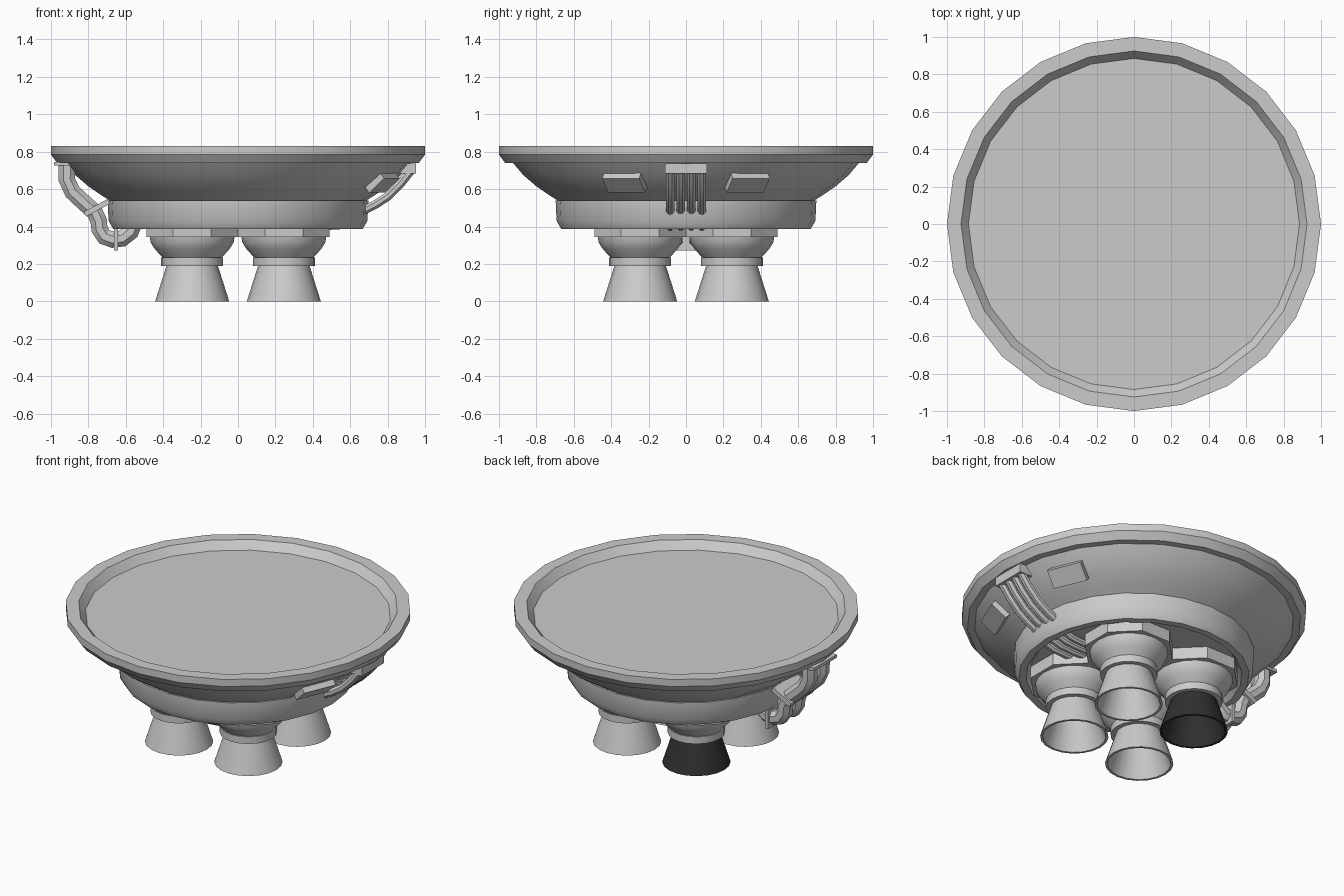
import bpy, bmesh, math
from mathutils import Matrix, Vector

if "Cube" in bpy.data.objects:
    bpy.data.objects.remove(bpy.data.objects["Cube"])


def material(name, v):
    m = bpy.data.materials.new(name)
    m.diffuse_color = (v, v, v, 1)
    m.use_nodes = True
    m.node_tree.nodes["Principled BSDF"].inputs["Base Color"].default_value = m.diffuse_color
    return m


GREY = material("light grey", 0.6)
DARK = material("near black", 0.03)


def finish(name, bm, mat, smooth=True):
    bmesh.ops.recalc_face_normals(bm, faces=bm.faces)
    me = bpy.data.meshes.new(name)
    bm.to_mesh(me)
    bm.free()
    ob = bpy.data.objects.new(name, me)
    bpy.context.collection.objects.link(ob)
    me.materials.append(mat)
    if smooth:
        bpy.ops.object.select_all(action='DESELECT')
        ob.select_set(True)
        bpy.context.view_layer.objects.active = ob
        bpy.ops.object.shade_smooth_by_angle(angle=math.radians(30))
    return ob


def lathe(name, profile, sides, mat, centre=(0, 0), turn=0.0, smooth=True):
    """Revolve (radius, z) points; radius 0 makes a closing pole."""
    bm = bmesh.new()
    rings = []
    for r, z in profile:
        n = sides if r > 0 else 1
        rings.append([bm.verts.new((centre[0] + r * math.cos(turn + math.tau * i / sides),
                                    centre[1] + r * math.sin(turn + math.tau * i / sides), z))
                      for i in range(n)])
    for a, b in zip(rings, rings[1:]):
        for i in range(sides):
            j = (i + 1) % sides
            vs = [a[i % len(a)], a[j % len(a)], b[j % len(b)], b[i % len(b)]]
            bm.faces.new(list(dict.fromkeys(vs)))
    return finish(name, bm, mat, smooth)


def box(name, loc, size, rot=None):
    bm = bmesh.new()
    bmesh.ops.create_cube(bm, size=1)
    m = Matrix.Translation(loc) @ (rot or Matrix()) @ Matrix.Diagonal((*size, 1))
    bmesh.ops.transform(bm, matrix=m, verts=bm.verts)
    return finish(name, bm, GREY, False)


def pipe(name, path, y, radius, sides=8):
    """Sweep a round section along an (x, z) path in the plane of constant y."""
    bm = bmesh.new()
    pts = [Vector((x, y, z)) for x, z in path]
    rings = []
    for i, p in enumerate(pts):
        t = (pts[min(i + 1, len(pts) - 1)] - pts[max(i - 1, 0)]).normalized()
        n = Vector((-t.z, 0, t.x))
        rings.append([bm.verts.new(p + radius * (n * math.cos(a) + Vector((0, 1, 0)) * math.sin(a)))
                      for a in (math.tau * (k + 0.5) / sides for k in range(sides))])
    for a, b in zip(rings, rings[1:]):
        for i in range(sides):
            j = (i + 1) % sides
            bm.faces.new((a[i], a[j], b[j], b[i]))
    bm.faces.new(rings[0])
    bm.faces.new(rings[-1])
    return finish(name, bm, GREY, sides > 6)


# Dish: recessed top, chunky rim, curved hull
lathe("dish_hull", [(0, 0.78), (0.885, 0.78), (0.925, 0.83), (1.0, 0.83), (1.0, 0.785),
                    (0.967, 0.74), (0.925, 0.74), (0.87, 0.675), (0.80, 0.615),
                    (0.735, 0.57), (0.68, 0.535), (0, 0.535)], 24, GREY)

# Lower ring with recessed underside
lathe("lower_ring", [(0.60, 0.54), (0.697, 0.54), (0.692, 0.43), (0.667, 0.387), (0.625, 0.387),
                     (0.60, 0.42), (0, 0.42)], 24, GREY)

# Four engines: mounting plate, bell, collar, hollow nozzle
for sx in (-1, 1):
    for sy in (-1, 1):
        c = (0.245 * sx, 0.245 * sy)
        tag = ("left" if sx < 0 else "right") + ("_front" if sy < 0 else "_back")
        lathe("engine_plate_" + tag, [(0, 0.43), (0.265, 0.43), (0.265, 0.345), (0, 0.345)],
              8, GREY, c, math.pi / 8, False)
        lathe("engine_bell_" + tag, [(0, 0.35), (0.228, 0.35), (0.222, 0.315), (0.20, 0.28),
                                     (0.155, 0.23), (0, 0.23)], 20, GREY, c)
        lathe("engine_collar_" + tag, [(0, 0.235), (0.166, 0.235), (0.166, 0.19), (0, 0.19)],
              20, GREY, c)
        lathe("nozzle_" + tag, [(0, 0.195), (0.136, 0.195), (0.198, 0), (0.183, 0),
                                (0.122, 0.185), (0, 0.185)],
              20, DARK if (sx, sy) == (-1, 1) else GREY, c)

# Right side: junction box and four thin pipes running into the ring and out below
box("right_junction_box", (0.905, 0, 0.71), (0.095, 0.222, 0.055))
for k in range(4):
    y = (k - 1.5) * 0.056
    pipe(f"right_pipe_{k}", [(0.925, 0.70), (0.87, 0.63), (0.80, 0.56), (0.73, 0.515), (0.66, 0.48)],
         y, 0.025)
    pipe(f"under_pipe_{k}", [(0.62, 0.43), (0.54, 0.405), (0.44, 0.40), (0.10, 0.405)], y, 0.022)

# Right side: two raised hatch plates lying on the hull
for s in (-1, 1):
    rot = Matrix.Rotation(s * math.radians(23), 4, 'Z') @ Matrix.Rotation(math.radians(48), 4, 'Y')
    a = s * math.radians(23)
    box("hull_hatch_" + ("front" if s < 0 else "back"),
        (0.835 * math.cos(a), 0.835 * math.sin(a), 0.638), (0.05, 0.215, 0.115), rot)

# Left side: two thick looping pipes with clamps
loop = [(-0.915, 0.75), (-0.915, 0.65), (-0.885, 0.585), (-0.82, 0.525), (-0.765, 0.475),
        (-0.745, 0.43), (-0.74, 0.385), (-0.715, 0.345), (-0.67, 0.33), (-0.62, 0.335),
        (-0.575, 0.37), (-0.55, 0.43)]
for s in (-1, 1):
    pipe("left_pipe_" + ("front" if s < 0 else "back"), loop, s * 0.062, 0.048)
box("left_junction_box", (-0.94, 0, 0.735), (0.09, 0.23, 0.02))
box("upper_clamp", (-0.755, 0, 0.50), (0.145, 0.24, 0.028), Matrix.Rotation(-math.radians(28), 4, 'Y'))
box("lower_clamp", (-0.652, 0, 0.33), (0.022, 0.24, 0.118))
